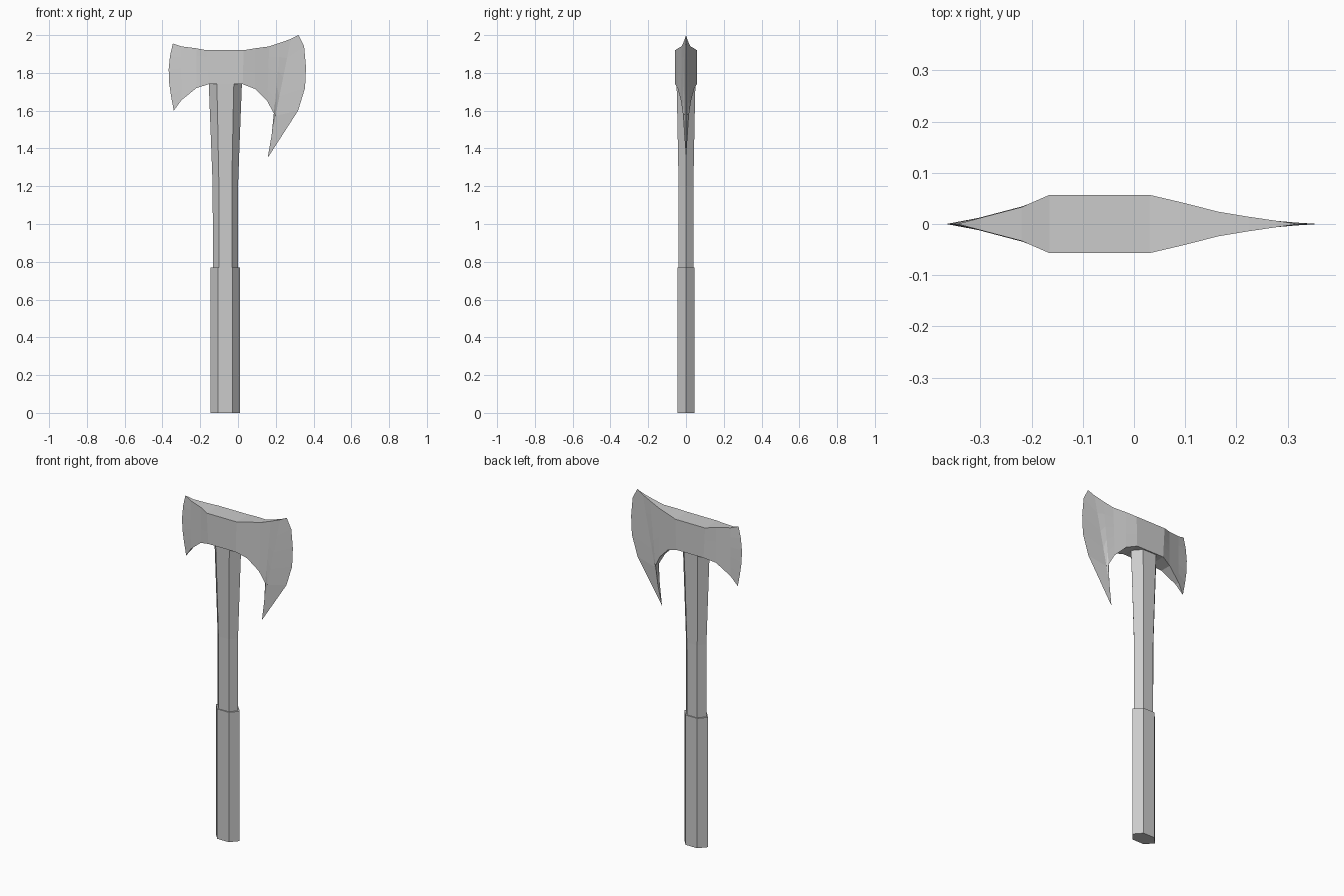
import bpy, bmesh
from mathutils import Vector

cube = bpy.data.objects.get("Cube")
if cube:
    bpy.data.objects.remove(cube, do_unlink=True)

COLOUR = (0.6, 0.6, 0.6, 1)
grey = bpy.data.materials.new("plain grey")
grey.use_nodes = True
grey.diffuse_color = COLOUR
grey.node_tree.nodes["Principled BSDF"].inputs["Base Color"].default_value = COLOUR

AXIS = -0.067  # x of the handle's centre line


def finish(name, bm):
    """Weld, orient and turn a bmesh into a flat-shaded object."""
    bmesh.ops.remove_doubles(bm, verts=bm.verts, dist=0.0005)
    bmesh.ops.recalc_face_normals(bm, faces=bm.faces)
    mesh = bpy.data.meshes.new(name)
    bm.to_mesh(mesh)
    bm.free()
    mesh.materials.append(grey)
    bpy.context.collection.objects.link(bpy.data.objects.new(name, mesh))


def hex_loft(name, rings):
    """Six-sided shaft; each ring is (z, half width, half flat, half depth)."""
    bm = bmesh.new()
    loops = []
    for z, w, f, d in rings:
        outline = [(w, 0), (f, d), (-f, d), (-w, 0), (-f, -d), (f, -d)]
        loops.append([bm.verts.new((AXIS + x, y, z)) for x, y in outline])
    for a, b in zip(loops, loops[1:]):
        for i in range(6):
            j = (i + 1) % 6
            bm.faces.new((a[i], a[j], b[j], b[i]))
    bm.faces.new(loops[0])
    bm.faces.new(loops[-1])
    finish(name, bm)


# Handle: thicker grip below, flared shaft above
hex_loft("grip", [(0, 0.078, 0.038, 0.045), (0.77, 0.078, 0.038, 0.045)])
hex_loft("shaft", [(0.76, 0.066, 0.034, 0.039), (1.2, 0.067, 0.034, 0.039),
                   (1.57, 0.081, 0.041, 0.046), (1.75, 0.088, 0.045, 0.05)])

# Axe head: cutting edges top to bottom, and ribs between them
left_edge = [(-0.345, 1.955), (-0.36, 1.89), (-0.367, 1.82),
             (-0.365, 1.75), (-0.355, 1.68), (-0.34, 1.6)]
right_edge = [(0.32, 2.0), (0.35, 1.94), (0.36, 1.83),
              (0.355, 1.72), (0.318, 1.6), (0.157, 1.35)]
# top x, top z, half depth, bottom x, bottom z, half depth
ribs = [(-0.3, 1.94, 0.012, -0.3, 1.655, 0.013),
        (-0.22, 1.93, 0.033, -0.22, 1.72, 0.034),
        (-0.165, 1.92, 0.057, -0.155, 1.74, 0.057),
        (0.03, 1.92, 0.057, 0.025, 1.74, 0.057),
        (0.09, 1.93, 0.043, 0.09, 1.715, 0.043),
        (0.165, 1.94, 0.024, 0.155, 1.65, 0.026),
        (0.225, 1.96, 0.014, 0.19, 1.585, 0.017),
        (0.28, 1.98, 0.006, 0.178, 1.47, 0.009)]
ROWS = len(left_edge)


def rib_points(rib):
    top, bottom = Vector(rib[:3]), Vector(rib[3:])
    return [top.lerp(bottom, i / (ROWS - 1)) for i in range(ROWS)]


columns = [[(x, z, 0) for x, z in left_edge]]
columns += [rib_points(r) for r in ribs]
columns += [[(x, z, 0) for x, z in right_edge]]

bm = bmesh.new()
sides = []
for s in (-1, 1):
    grid = [[bm.verts.new((x, s * y, z)) for x, z, y in col] for col in columns]
    sides.append(grid)
    for a, b in zip(grid, grid[1:]):
        for i in range(ROWS - 1):
            bm.faces.new((a[i], b[i], b[i + 1], a[i + 1]))
front, back = sides
for c in range(len(columns) - 1):  # close the top and the underside
    for r in (0, ROWS - 1):
        bm.faces.new((front[c][r], front[c + 1][r], back[c + 1][r], back[c][r]))
finish("axe_head", bm)
